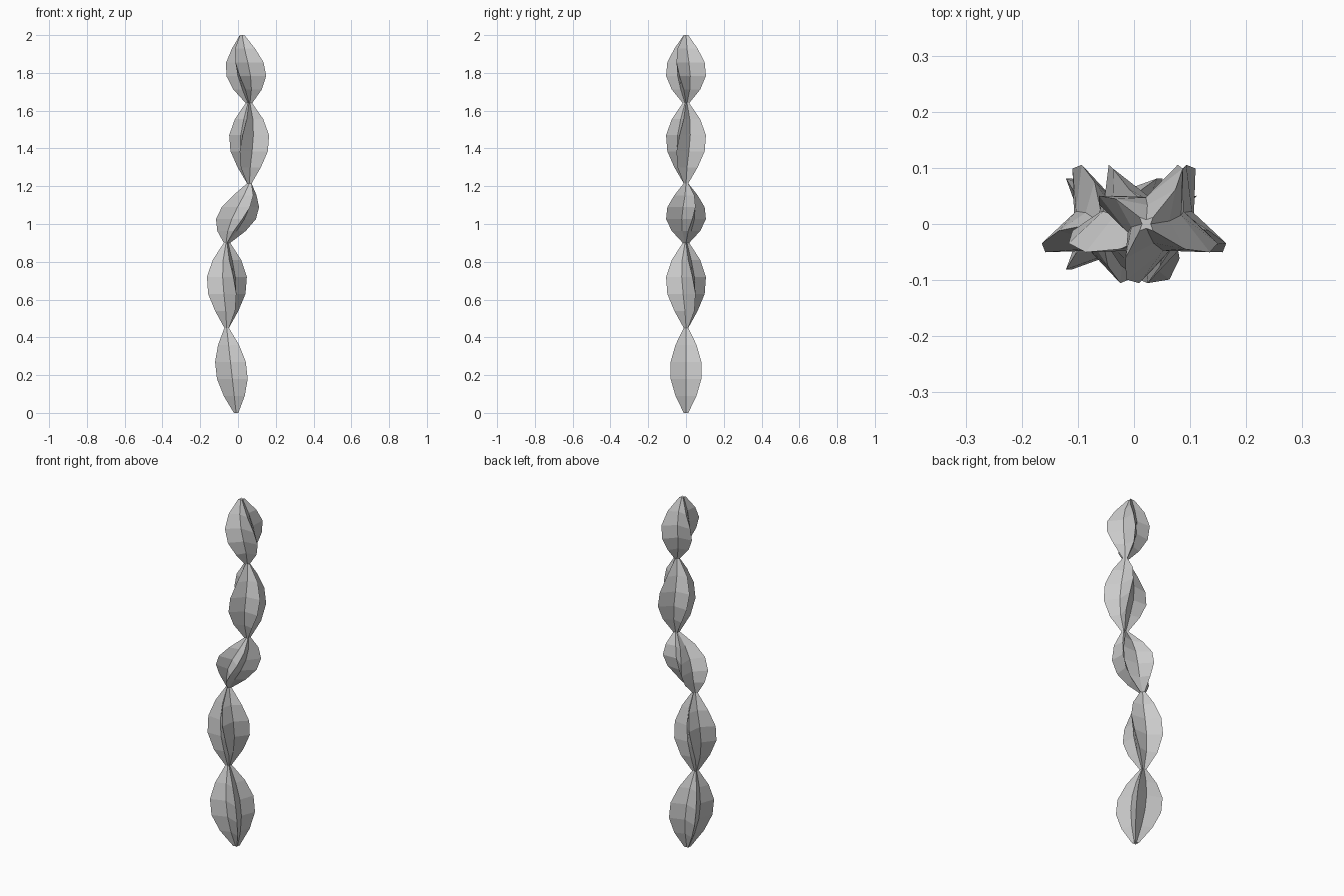
import bpy, bmesh, math

cube = bpy.data.objects.get("Cube")
if cube:
    bpy.data.objects.remove(cube, do_unlink=True)

grey = bpy.data.materials.new("plain_grey")
grey.use_nodes = True
colour = (0.6, 0.6, 0.6, 1)
grey.diffuse_color = colour
grey.node_tree.nodes["Principled BSDF"].inputs["Base Color"].default_value = colour

RIBS = 4
NECK = 0.017                            # rib radius at the joints
VALLEY = 0.45                           # valley radius relative to the rib
SWELL = (0, 0.63, 1, 1, 0.63, 0)        # bulge of each segment along its length

# Joints: height, sideways shift, twist in degrees
joints = [(0, -0.01, 45), (0.45, -0.06, 45), (0.9, -0.058, 0),
          (1.215, 0.06, 45), (1.64, 0.058, 90), (2, 0.022, 45)]
names = ["base", "lower", "middle", "upper", "top"]


def star_ring(bm, x, z, radius, turn):
    """One horizontal star-shaped cross-section."""
    ring = []
    for i in range(RIBS * 2):
        a = math.radians(turn) + math.pi * i / RIBS
        r = radius * (VALLEY if i % 2 else 1)
        ring.append(bm.verts.new((x + r * math.cos(a), r * math.sin(a), z)))
    return ring


def ribbed_segment(name, low, high, peak):
    """Twisted, swelling, ribbed segment between two joints."""
    bm = bmesh.new()
    rings = []
    for k, swell in enumerate(SWELL):
        t = k / (len(SWELL) - 1)
        z, x, turn = (a + (b - a) * t for a, b in zip(low, high))
        rings.append(star_ring(bm, x, z, NECK + (peak - NECK) * swell, turn))
    n = RIBS * 2
    for a, b in zip(rings, rings[1:]):
        for i in range(n):
            j = (i + 1) % n
            bm.faces.new((a[i], a[j], b[j], b[i]))
    bm.faces.new(rings[0][::-1])
    bm.faces.new(rings[-1])
    mesh = bpy.data.meshes.new(name)
    bm.to_mesh(mesh)
    bm.free()
    mesh.materials.append(grey)
    obj = bpy.data.objects.new(name, mesh)
    bpy.context.collection.objects.link(obj)


# Stack of segments, the base one slightly fuller
for name, low, high in zip(names, joints, joints[1:]):
    ribbed_segment(name + "_segment", low, high, 0.115 if name == "base" else 0.111)
